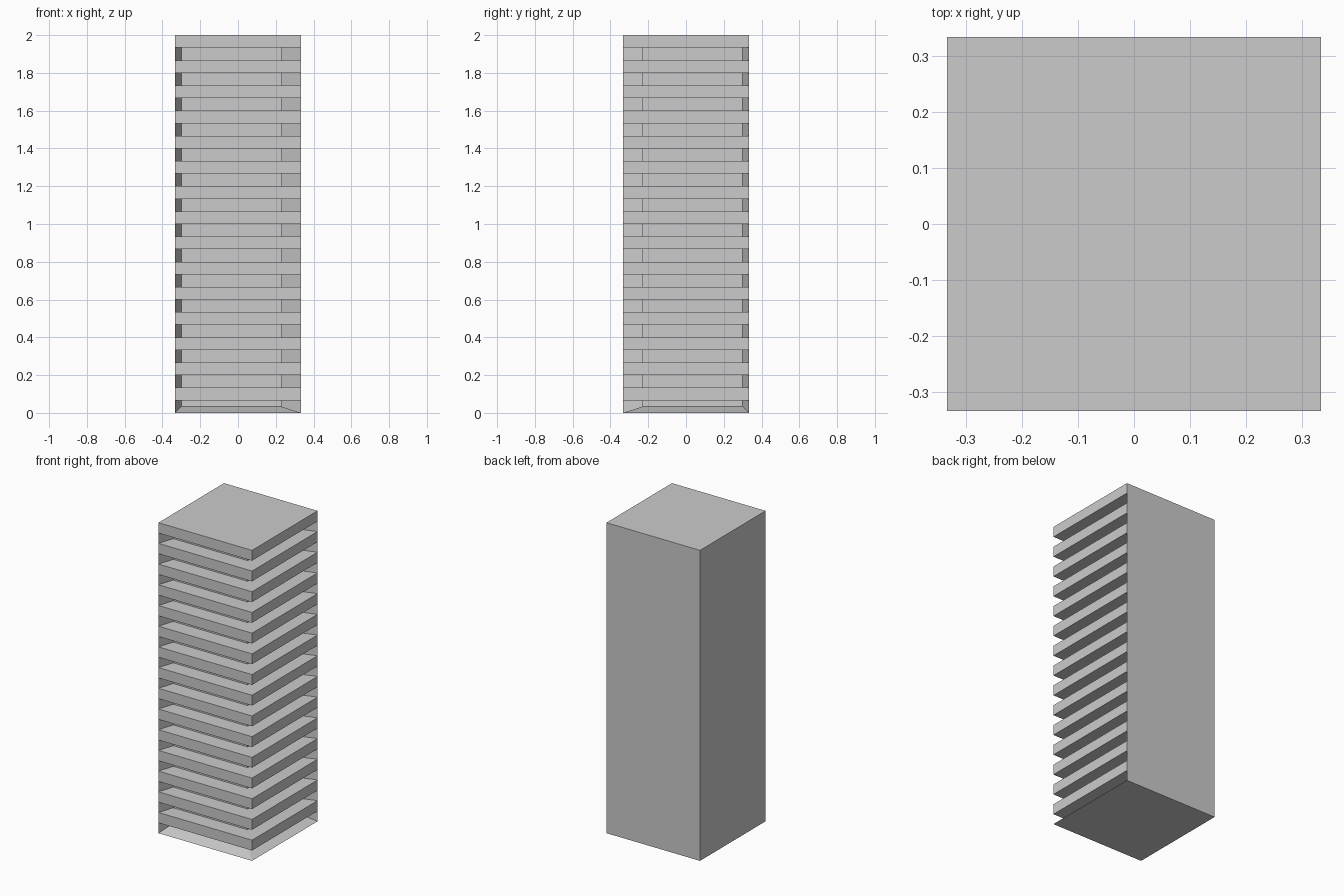
import bpy, bmesh

if "Cube" in bpy.data.objects:
    bpy.data.objects.remove(bpy.data.objects["Cube"])

H = 1 / 3            # half width of the tower
LAYERS = 15          # each layer: a recessed gap, then a protruding floor slab
OUTER = [(-H, -H), (H, -H), (H, H)]                # slab edge: front left, corner, back right
INNER = [(-0.30, -0.23), (0.23, -0.23), (0.23, 0.30)]  # recessed core

bm = bmesh.new()
levels = [2 * i / (2 * LAYERS) for i in range(2 * LAYERS + 1)]


def ring(points, z):
    return [bm.verts.new((x, y, z)) for x, y in points]


outer = [ring(OUTER, z) for z in levels]
inner = [ring(INNER, max(z, H / 10)) for z in levels[:-1]]   # lowest ledge is sloped
back_low, back_high = ring([(-H, H)], 0)[0], ring([(-H, H)], 2)[0]


def strip(low, high):
    for i in range(len(low) - 1):
        bm.faces.new((low[i], low[i + 1], high[i + 1], high[i]))


def gap_path(i):
    return [outer[i][0]] + inner[i] + [outer[i][2]]


for i in range(2 * LAYERS):
    # horizontal ledge at this level
    strip(outer[i], inner[i])
    # alternating recessed windows and slab edges
    if i % 2 == 0:
        strip(gap_path(i), gap_path(i + 1))
    else:
        strip(outer[i], outer[i + 1])

# Roof, underside and the two plain walls
bm.faces.new(outer[-1] + [back_high])
bm.faces.new([back_low] + outer[0][::-1])
bm.faces.new([r[0] for r in outer] + [back_high, back_low])
bm.faces.new([r[2] for r in outer] + [back_high, back_low])
bmesh.ops.recalc_face_normals(bm, faces=bm.faces[:])

mesh = bpy.data.meshes.new("tower_block")
bm.to_mesh(mesh)
bm.free()
bpy.context.collection.objects.link(bpy.data.objects.new("tower_block", mesh))
